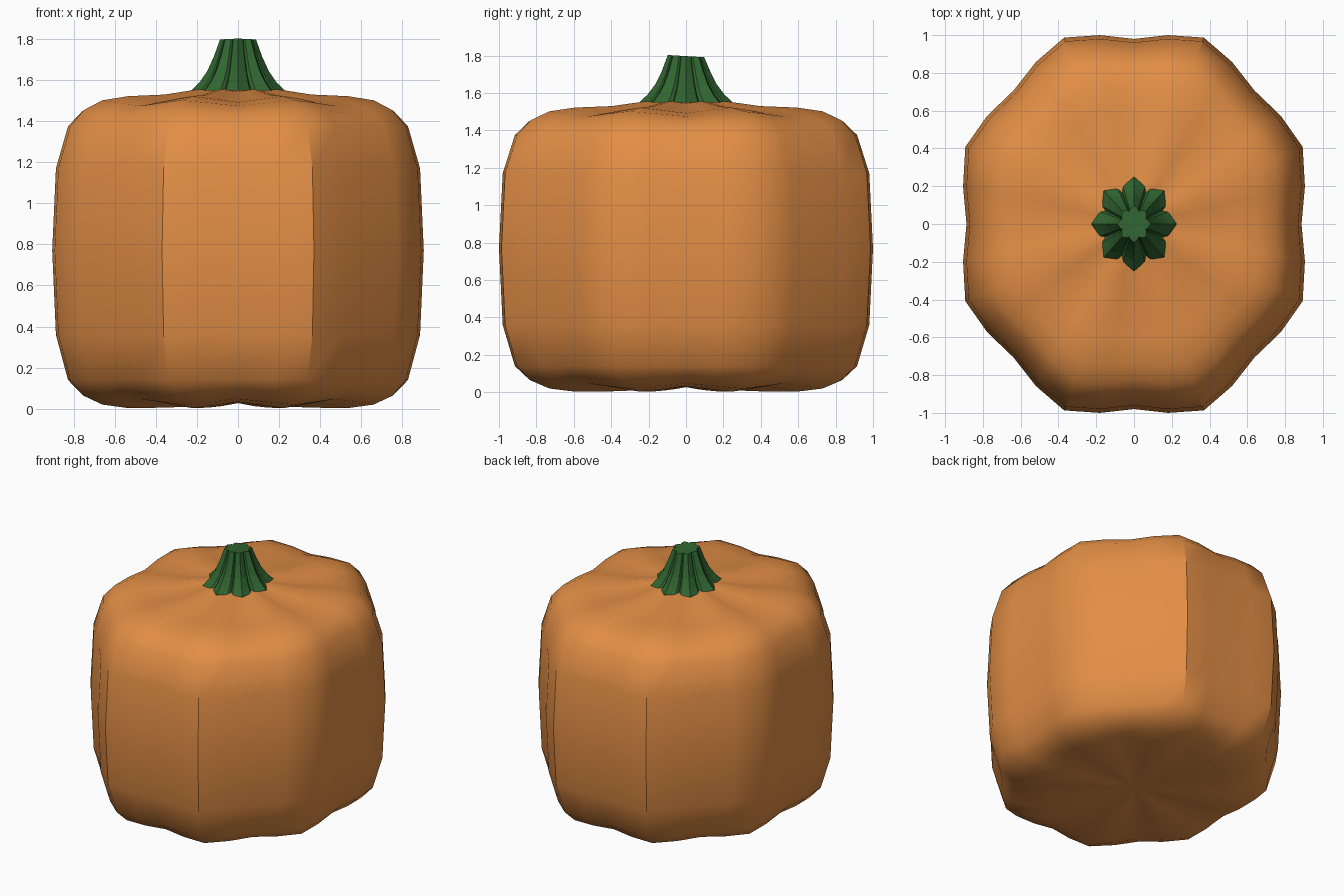
import bpy, bmesh
from math import sin, cos, radians

if "Cube" in bpy.data.objects:
    bpy.data.objects.remove(bpy.data.objects["Cube"])

SX = 0.905  # the whole pumpkin is slightly narrower in x


def material(name, rgb):
    m = bpy.data.materials.new(name)
    m.diffuse_color = (*rgb, 1)
    m.use_nodes = True
    m.node_tree.nodes["Principled BSDF"].inputs["Base Color"].default_value = m.diffuse_color
    return m


def loft(name, rings, mat, bottom=None, top=None):
    """Skin closed rings of points; each end gets a fan to a pole or one cap face."""
    bm = bmesh.new()
    loops = [[bm.verts.new(p) for p in ring] for ring in rings]
    n = len(loops[0])
    for a, b in zip(loops, loops[1:]):
        for i in range(n):
            j = (i + 1) % n
            bm.faces.new((a[i], a[j], b[j], b[i]))
    for loop, pole in ((loops[0][::-1], bottom), (loops[-1], top)):
        if pole is None:
            bm.faces.new(loop)
        else:
            c = bm.verts.new((0, 0, pole))
            for i in range(n):
                bm.faces.new((loop[i], loop[(i + 1) % n], c))
    bmesh.ops.recalc_face_normals(bm, faces=bm.faces)
    me = bpy.data.meshes.new(name)
    bm.to_mesh(me)
    bm.free()
    ob = bpy.data.objects.new(name, me)
    bpy.context.collection.objects.link(ob)
    me.materials.append(mat)
    return ob


# Body: eight ribs, 32 segments; radii from the front groove to the diagonal groove
quarter = [0.98, 1.0195, 1.068, 1.032, 0.998, 1.032, 1.068, 1.0195]
outline = [(radians(i * 11.25), quarter[i % 8]) for i in range(32)]

# Rows: radial scale, height on a rib, height change in a groove
profile = [
    (0.22, 0.012, 0.015), (0.40, 0.005, 0.025), (0.60, 0.003, 0.03), (0.74, 0.02, 0.027),
    (0.84, 0.062, 0.015), (0.915, 0.14, 0), (0.98, 0.36, 0), (1.0, 0.77, 0),
    (0.98, 1.17, 0), (0.915, 1.375, 0), (0.84, 1.455, -0.015), (0.74, 1.502, -0.027),
    (0.60, 1.522, -0.03), (0.40, 1.53, -0.025), (0.22, 1.555, -0.012),
]
body_rings = []
for s, z, dip in profile:
    body_rings.append([(s * r * cos(a) * SX, s * r * sin(a),
                        z + dip * (1 + cos(8 * a)) / 2) for a, r in outline])
body = loft("pumpkin_body", body_rings, material("orange_skin", (0.76, 0.27, 0.06)),
            bottom=0.035, top=1.56)
bpy.context.view_layer.objects.active = body
body.select_set(True)
bpy.ops.object.shade_smooth_by_angle(angle=radians(35))

# Stem: eight flared ridges with narrow notches, slightly slanted top
star = [(radians(45 * k + d), r) for k in range(8)
        for d, r in ((0, 0.25), (18, 0.21), (22.5, 0.185), (27, 0.21))]
stem_rings = []
for s, z in ((1.0, 1.55), (0.82, 1.592), (0.66, 1.645), (0.52, 1.715), (0.39, 1.797)):
    stem_rings.append([(s * r * cos(a) * SX, s * r * sin(a),
                        z - (0.06 * s * r * sin(a) if z > 1.75 else 0)) for a, r in star])
loft("stem", stem_rings, material("green_stem", (0.03, 0.13, 0.03)))
